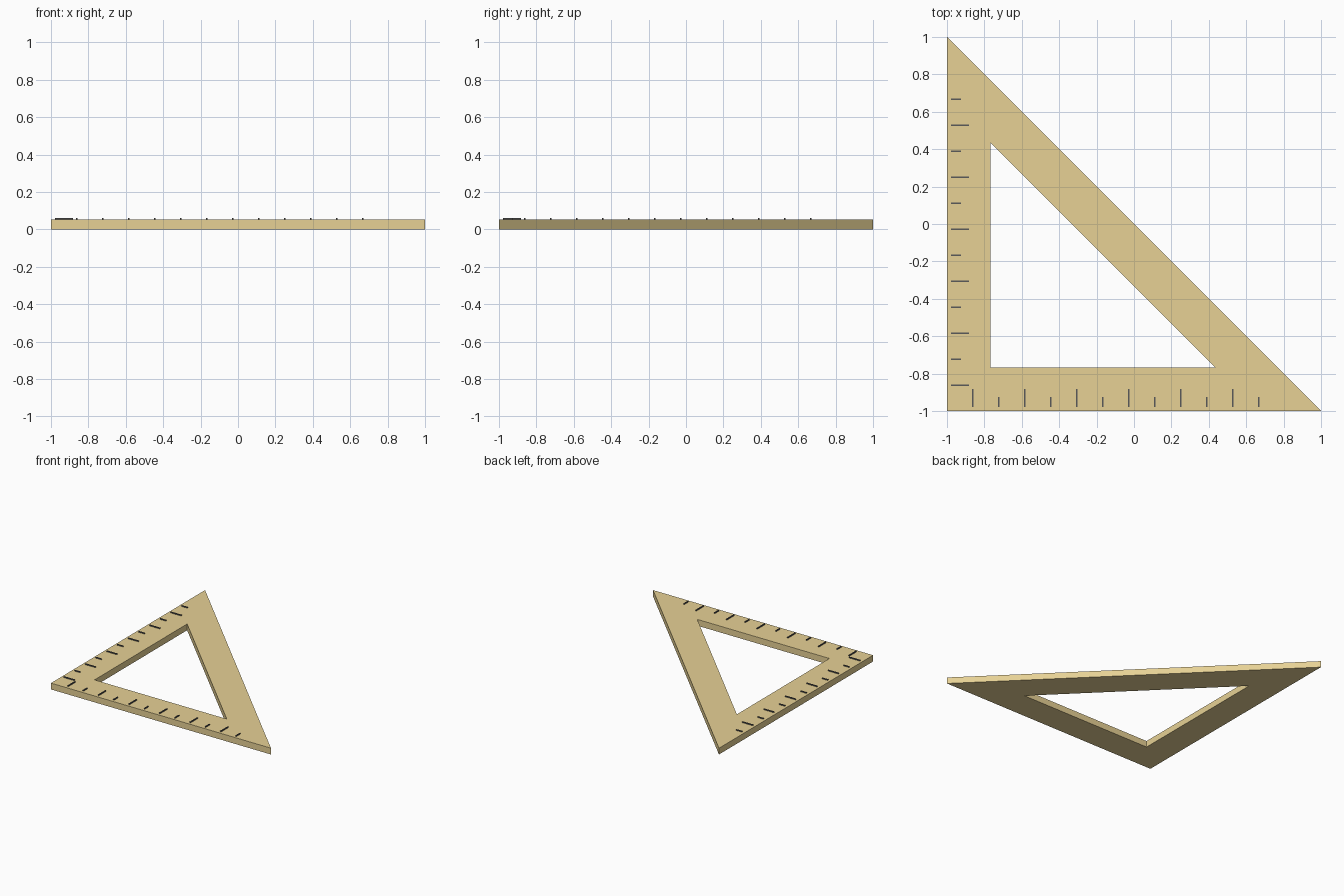
import bpy, bmesh

if "Cube" in bpy.data.objects:
    bpy.data.objects.remove(bpy.data.objects["Cube"])

BODY_TOP = 0.052
TICK_TOP = 0.06


def material(name, color):
    m = bpy.data.materials.new(name)
    m.diffuse_color = (*color, 1)
    m.use_nodes = True
    m.node_tree.nodes["Principled BSDF"].inputs["Base Color"].default_value = m.diffuse_color
    return m


def add_object(name, bm, mat):
    bmesh.ops.recalc_face_normals(bm, faces=bm.faces)
    mesh = bpy.data.meshes.new(name)
    bm.to_mesh(mesh)
    bm.free()
    mesh.materials.append(mat)
    obj = bpy.data.objects.new(name, mesh)
    bpy.context.collection.objects.link(obj)
    return obj


wood = material("wood", (0.80, 0.64, 0.30))
ink = material("ink", (0.10, 0.10, 0.10))

# Triangular frame: ring between two right triangles, extruded upwards
outer = [(-1, -1), (1, -1), (-1, 1)]
inner = [(-0.767, -0.767), (0.435, -0.767), (-0.767, 0.435)]
bm = bmesh.new()
a = [bm.verts.new((x, y, 0)) for x, y in outer]
b = [bm.verts.new((x, y, 0)) for x, y in inner]
for i in range(3):
    j = (i + 1) % 3
    bm.faces.new((a[i], a[j], b[j], b[i]))
ext = bmesh.ops.extrude_face_region(bm, geom=bm.faces[:], use_keep_orig=True)
top = [v for v in ext["geom"] if isinstance(v, bmesh.types.BMVert)]
bmesh.ops.translate(bm, verts=top, vec=(0, 0, BODY_TOP))
add_object("triangle_frame", bm, wood)


# Raised measuring marks, alternating long and short, along one leg
def scale_marks(name, vertical):
    bm = bmesh.new()
    for i in range(12):
        along = -0.862 + 0.139 * i
        length = 0.096 if i % 2 == 0 else 0.053
        across = -0.979 + length / 2
        size, pos = [0.008, length], [along, across]
        if vertical:
            size.reverse()
            pos.reverse()
        z0 = BODY_TOP - 0.004
        verts = bmesh.ops.create_cube(bm, size=1)["verts"]
        bmesh.ops.scale(bm, verts=verts, vec=(*size, TICK_TOP - z0))
        bmesh.ops.translate(bm, verts=verts, vec=(*pos, (TICK_TOP + z0) / 2))
    add_object(name, bm, ink)


scale_marks("bottom_scale_marks", False)
scale_marks("left_scale_marks", True)
